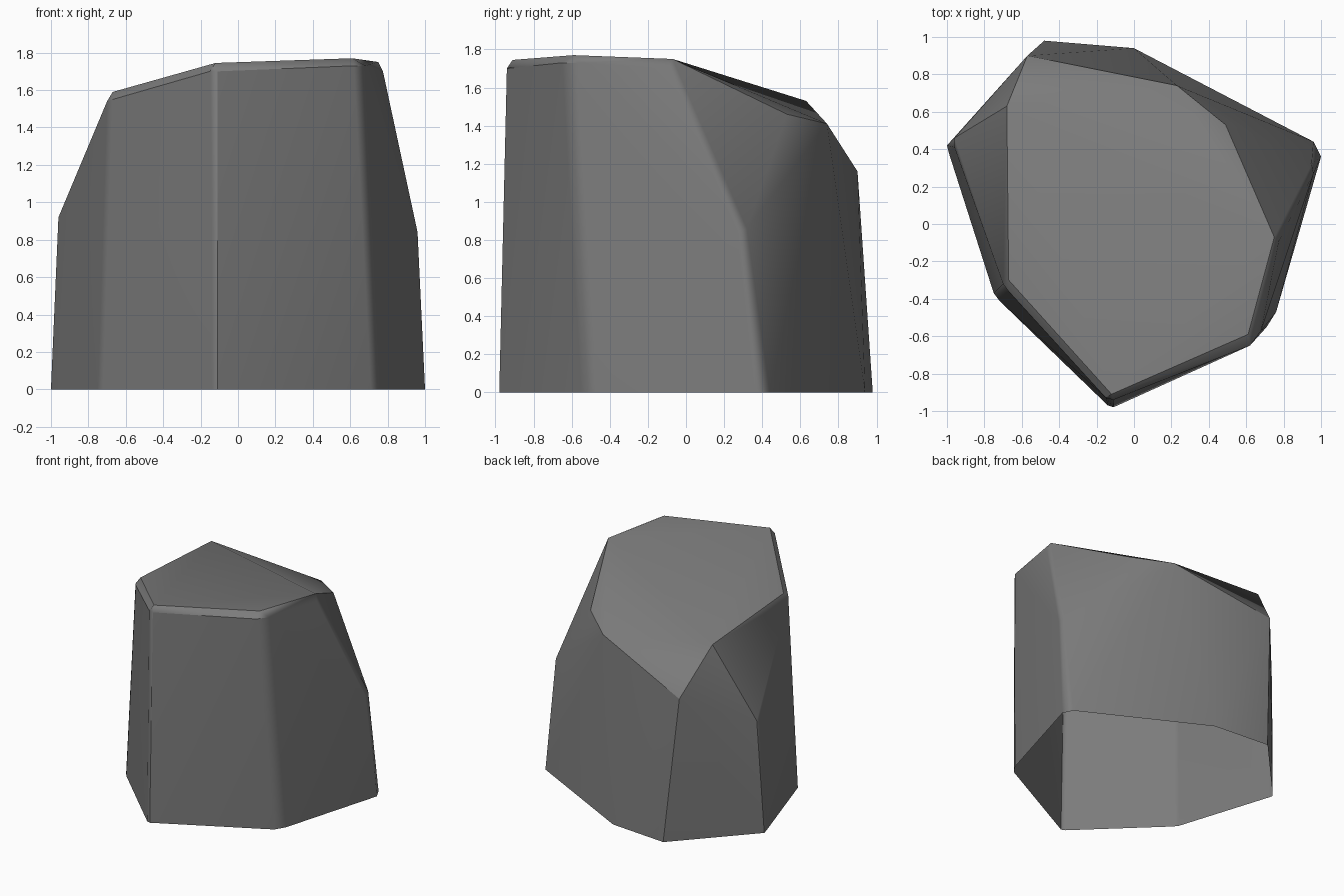
import bpy
import bmesh
import math

# Remove the default object
cube = bpy.data.objects.get("Cube")
if cube:
    bpy.data.objects.remove(cube, do_unlink=True)


def flat_material(name, colour):
    material = bpy.data.materials.new(name)
    material.use_nodes = True
    material.diffuse_color = colour
    shader = material.node_tree.nodes["Principled BSDF"]
    shader.inputs["Base Color"].default_value = colour
    shader.inputs["Roughness"].default_value = 0.9
    return material


def hull_object(name, outlines, material):
    """Wrap a chiselled skin, open underneath, around outlines of points."""
    mesh = bpy.data.meshes.new(name)
    bm = bmesh.new()
    for outline in outlines:
        for point in outline:
            bm.verts.new(point)
    hull = bmesh.ops.convex_hull(bm, input=list(bm.verts))
    loose = set(hull["geom_interior"]) | set(hull["geom_unused"])
    loose = [item for item in loose if isinstance(item, bmesh.types.BMVert)]
    bmesh.ops.delete(bm, geom=loose, context="VERTS")
    # Merge almost coplanar triangles into clean facets
    bmesh.ops.dissolve_limit(bm, angle_limit=math.radians(1.5),
                             verts=list(bm.verts), edges=list(bm.edges))
    bmesh.ops.recalc_face_normals(bm, faces=list(bm.faces))
    # Leave the underside open
    underside = [face for face in bm.faces if face.normal.z < -.99]
    bmesh.ops.delete(bm, geom=underside, context="FACES")
    bm.to_mesh(mesh)
    bm.free()
    mesh.materials.append(material)
    rock = bpy.data.objects.new(name, mesh)
    bpy.context.collection.objects.link(rock)
    return rock


# Footprint on the ground
foot = [(x, y, 0) for x, y in (
    (-1, .42), (-.99, .38), (-.75, -.37), (-.72, -.41), (-.14, -.97),
    (-.11, -.98), (.71, -.55), (.76, -.47), (1, .36), (.96, .44),
    (0, .94), (-.48, .98))]

# Corners where the walls break inward
shoulder = [
    (-.96, .46, .92), (-.96, .41, .92), (.96, .27, .84), (.95, .32, .86),
    (-.57, .9, 1.16), (-.7, -.32, 1.54), (-.67, -.36, 1.55),
    (-.15, -.93, 1.7), (-.11, -.94, 1.7), (.62, -.65, 1.73),
    (.68, -.57, 1.73), (.775, -.09, 1.7)]

# Sloping upper facet
crown = [
    (-.67, -.3, 1.59), (-.12, -.91, 1.745), (.61, -.59, 1.77),
    (.75, -.07, 1.75), (.49, .53, 1.46), (.23, .74, 1.41),
    (-.68, .63, 1.53)]

stone = flat_material("grey stone", (.2, .2, .2, 1))
boulder = hull_object("boulder", (foot, shoulder, crown), stone)

# Soft narrow chamfers between flat facets
bpy.ops.object.select_all(action="DESELECT")
boulder.select_set(True)
bpy.context.view_layer.objects.active = boulder
bpy.ops.object.shade_smooth_by_angle(angle=math.radians(30))
weighting = boulder.modifiers.new("facet shading", "WEIGHTED_NORMAL")
weighting.keep_sharp = True
